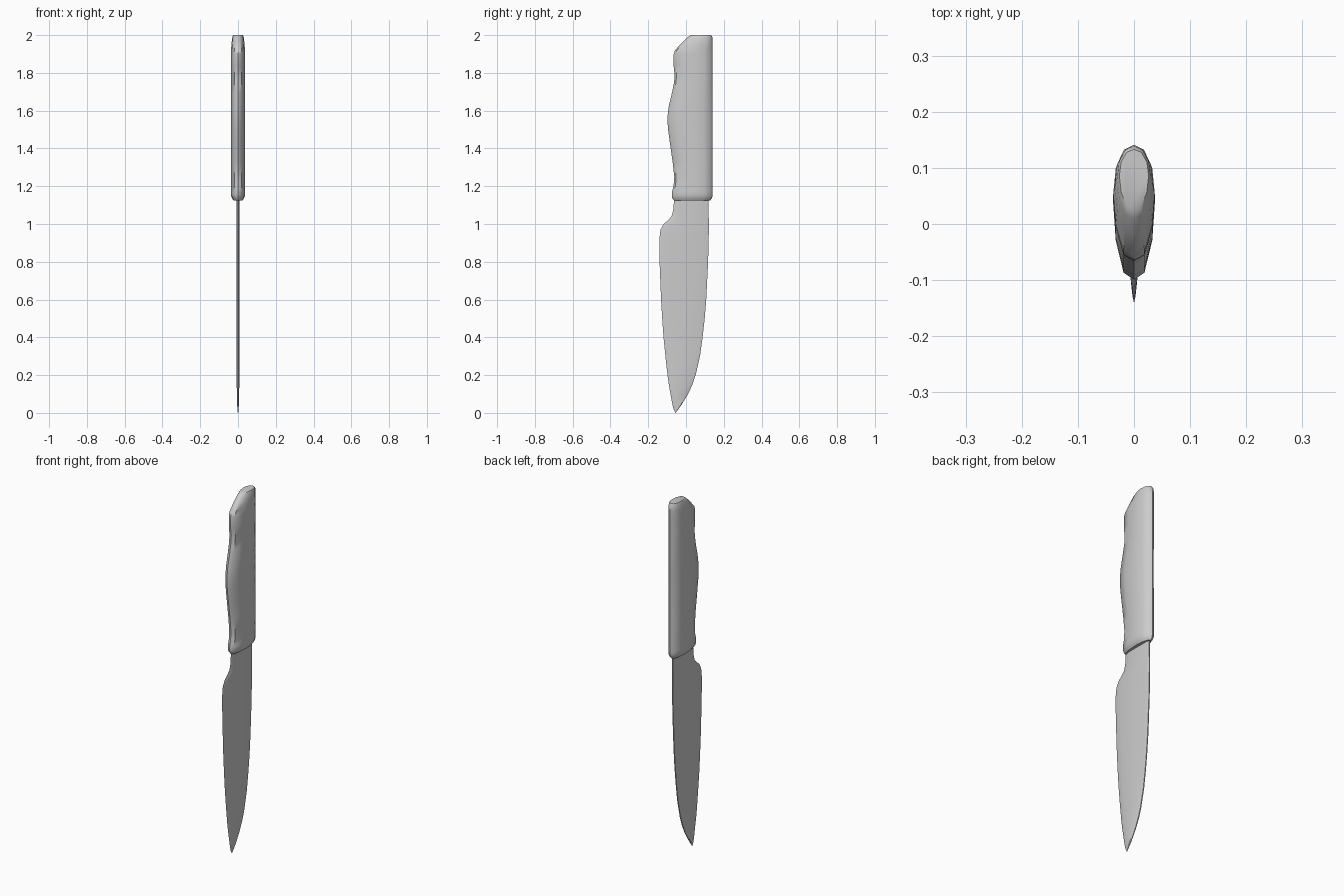
import bpy, math

cube = bpy.data.objects.get("Cube")
if cube:
    bpy.data.objects.remove(cube)

steel = bpy.data.materials.new("grey")
steel.use_nodes = True
GREY = (0.6, 0.6, 0.6, 1)
steel.diffuse_color = GREY
steel.node_tree.nodes["Principled BSDF"].inputs["Base Color"].default_value = GREY


def loft(name, section, rows, angle):
    """Skin mirrored cross-sections; section = (depth, width) fractions,
    rows = (height, front, back, half width)."""
    ring = list(section) + [(u, -w) for u, w in reversed(section) if w > 0]
    n = len(ring)
    verts = [(w * half, front + u * (back - front), z)
             for z, front, back, half in rows for u, w in ring]
    faces = [list(range(n))[::-1],
             list(range(n * (len(rows) - 1), n * len(rows)))]
    for r in range(len(rows) - 1):
        for i in range(n):
            a, b = r * n + i, r * n + (i + 1) % n
            faces.append([a, b, b + n, a + n])
    mesh = bpy.data.meshes.new(name)
    mesh.from_pydata(verts, [], faces)
    mesh.validate()
    mesh.materials.append(steel)
    obj = bpy.data.objects.new(name, mesh)
    bpy.context.collection.objects.link(obj)
    bpy.ops.object.select_all(action="DESELECT")
    obj.select_set(True)
    bpy.context.view_layer.objects.active = obj
    bpy.ops.object.mode_set(mode="EDIT")
    bpy.ops.mesh.select_all(action="SELECT")
    bpy.ops.mesh.remove_doubles(threshold=0.0002)
    bpy.ops.mesh.normals_make_consistent(inside=False)
    bpy.ops.object.mode_set(mode="OBJECT")
    bpy.ops.object.shade_smooth_by_angle(angle=math.radians(angle))


# Handle: faceted oval section, finger swell on the front, straight back
oval = [(0, 0), (.05, .5), (.29, .88), (.56, 1), (.79, .88), (.95, .5), (1, 0)]
handle_front = [(1.15, -.075), (1.17, -.074), (1.2, -.066), (1.25, -.062),
                (1.33, -.071), (1.42, -.084), (1.5, -.095), (1.56, -.099),
                (1.62, -.092), (1.7, -.073), (1.75, -.063), (1.79, -.06),
                (1.84, -.066), (1.9, -.065), (1.92, -.058)]
handle = [(1.125, -.064, .128, .024), (1.135, -.072, .137, .031)]
handle += [(z, y, .141, .037) for z, y in handle_front]
handle += [(1.96, -.022, .141, .034), (1.99, .01, .139, .030),
           (2.0, .026, .133, .026)]
loft("handle", oval, handle, 45)

# Blade: ground edge at the front, lightly bevelled spine at the back
wedge = [(0, 0), (.05, .4), (.2, 1), (.92, 1), (1, .4)]
blade = [(0, -.056, -.054, .001), (.02, -.066, -.04, .003),
         (.05, -.073, -.019, .005), (.1, -.082, .011, .006),
         (.15, -.091, .034, .007), (.2, -.098, .051, .007),
         (.3, -.109, .074, .007), (.4, -.119, .088, .007),
         (.5, -.126, .099, .007), (.6, -.132, .107, .007),
         (.8, -.14, .117, .007), (.92, -.141, .12, .007),
         (.97, -.135, .121, .007), (1.0, -.118, .121, .007),
         (1.02, -.095, .121, .007), (1.04, -.077, .12, .007),
         (1.07, -.068, .12, .007), (1.14, -.062, .118, .007)]
loft("blade", wedge, blade, 30)
